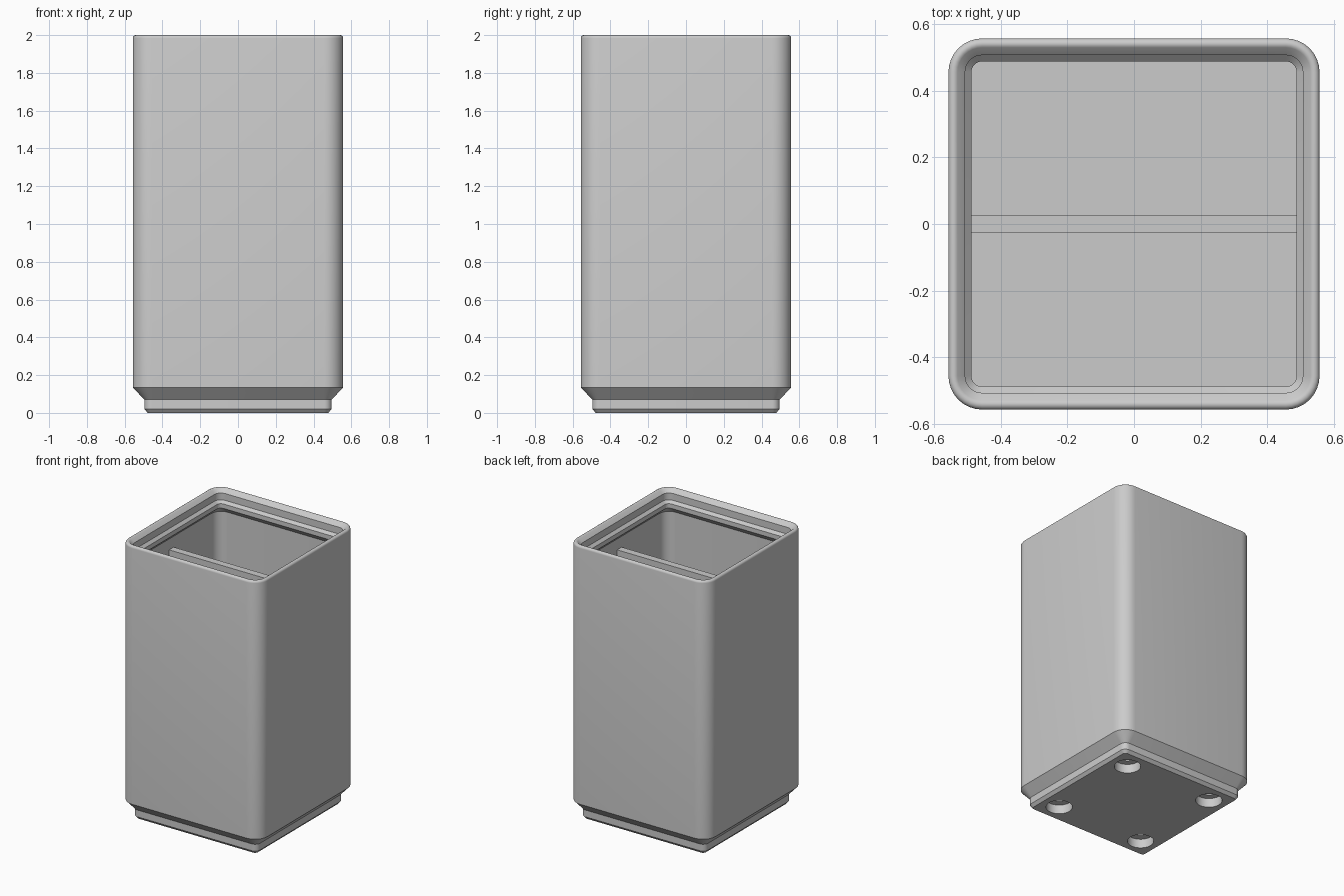
import bpy
import bmesh
from math import sin, cos, pi, radians
from mathutils import Matrix

cube = bpy.data.objects.get("Cube")
if cube:
    bpy.data.objects.remove(cube, do_unlink=True)

grey = bpy.data.materials.new("plain_grey")
grey.use_nodes = True
grey.diffuse_color = (0.6, 0.6, 0.6, 1)
grey.node_tree.nodes["Principled BSDF"].inputs["Base Color"].default_value = (0.6, 0.6, 0.6, 1)

HALF = 0.557          # half width of the body
CORNER_CENTRE = 0.456  # every ring shares these corner centres
STEPS = 8


def make_object(name, bm):
    bmesh.ops.recalc_face_normals(bm, faces=bm.faces)
    mesh = bpy.data.meshes.new(name)
    bm.to_mesh(mesh)
    bm.free()
    mesh.materials.append(grey)
    obj = bpy.data.objects.new(name, mesh)
    bpy.context.collection.objects.link(obj)
    return obj


def rounded_ring(bm, half, z):
    """Square ring with rounded corners."""
    radius = half - CORNER_CENTRE
    ring = []
    for corner in range(4):
        mid = pi / 4 + corner * pi / 2
        cx = CORNER_CENTRE * (1 if cos(mid) > 0 else -1)
        cy = CORNER_CENTRE * (1 if sin(mid) > 0 else -1)
        for i in range(STEPS + 1):
            a = corner * pi / 2 + i * pi / 2 / STEPS
            ring.append(bm.verts.new((cx + radius * cos(a), cy + radius * sin(a), z)))
    return ring


# Stepped foot and outer wall
profile = [(0.478, 0), (0.496, 0.021), (0.496, 0.07), (HALF, 0.135)]

# Rounded rim, from the outer wall over to the inner slope
r = 0.016
for i in range(7):
    a = radians(135 * i / 6)
    profile.append((HALF - r + r * cos(a), 2 - r + r * sin(a)))

# Stacking lip, its underside, and the inner wall down to the floor
profile += [(0.507, 1.973), (0.507, 1.924), (0.488, 1.905),
            (0.488, 1.873), (0.532, 1.829), (0.532, 0.188)]

bm = bmesh.new()
rings = [rounded_ring(bm, half, z) for half, z in profile]
for low, high in zip(rings, rings[1:]):
    n = len(low)
    for i in range(n):
        j = (i + 1) % n
        bm.faces.new((low[i], low[j], high[j], high[i]))
bm.faces.new(rings[0])
bm.faces.new(rings[-1])
body = make_object("bin_body", bm)

# Magnet recesses with narrower screw holes, one stepped cutter per corner
bm = bmesh.new()
for sx in (-1, 1):
    for sy in (-1, 1):
        loops = []
        for radius, z in ((0.087, -0.05), (0.087, 0.065), (0.04, 0.065), (0.04, 0.15)):
            circle = bmesh.ops.create_circle(
                bm, segments=32, radius=radius,
                matrix=Matrix.Translation((sx * 0.349, sy * 0.349, z)))
            loops.append(circle["verts"])
        for low, high in zip(loops, loops[1:]):
            for i in range(32):
                j = (i + 1) % 32
                bm.faces.new((low[i], low[j], high[j], high[i]))
        bm.faces.new(loops[0])
        bm.faces.new(loops[-1])
cutter = make_object("hole_cutter", bm)
cutter.hide_render = True

cut = body.modifiers.new("magnet_holes", 'BOOLEAN')
cut.operation = 'DIFFERENCE'
cut.solver = 'EXACT'
cut.object = cutter
bpy.ops.object.select_all(action='DESELECT')
body.select_set(True)
bpy.context.view_layer.objects.active = body
bpy.ops.object.modifier_apply(modifier=cut.name)
bpy.data.objects.remove(cutter, do_unlink=True)
bpy.ops.object.shade_smooth_by_angle(angle=radians(30))

# Divider wall across the middle, below the lip
bm = bmesh.new()
bmesh.ops.create_cube(bm, size=1, matrix=Matrix.Translation((0, 0, 0.965))
                      @ Matrix.Diagonal((1.07, 0.052, 1.57, 1)))
make_object("divider", bm)
